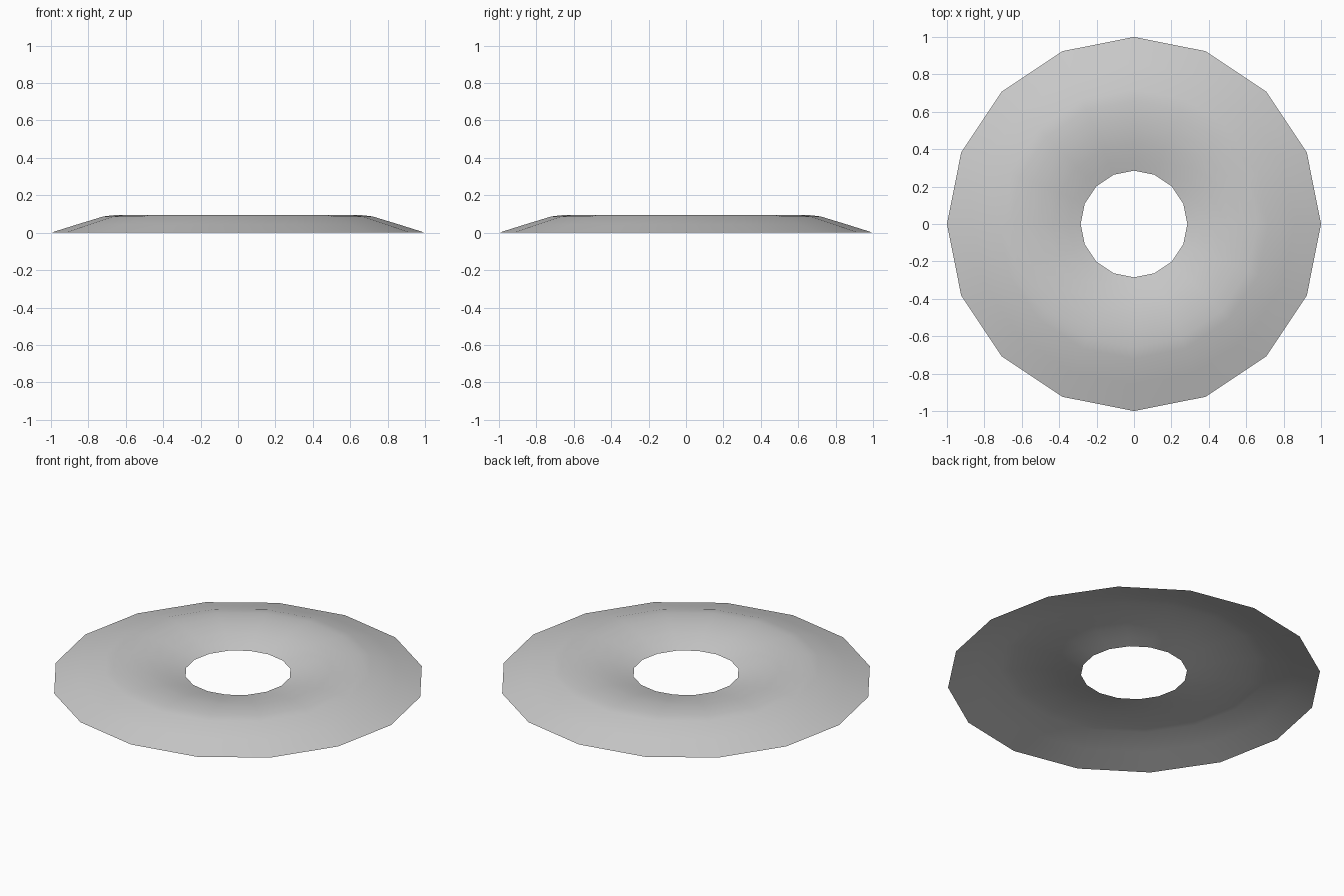
import bpy, bmesh, math

if "Cube" in bpy.data.objects:
    bpy.data.objects.remove(bpy.data.objects["Cube"])

SIDES = 16
# Cross-section (radius, height) of the thin open shell, rim to hole
PROFILE = [(1.0, 0.0), (0.86, 0.044), (0.72, 0.087), (0.66, 0.094), (0.59, 0.095),
           (0.51, 0.090), (0.43, 0.077), (0.35, 0.059), (0.285, 0.042)]

# Dished ring: spin the profile around z
bm = bmesh.new()
rings = []
for r, z in PROFILE:
    rings.append([bm.verts.new((r * math.cos(2 * math.pi * i / SIDES),
                                r * math.sin(2 * math.pi * i / SIDES), z))
                  for i in range(SIDES)])
for outer, inner in zip(rings, rings[1:]):
    for i in range(SIDES):
        j = (i + 1) % SIDES
        face = bm.faces.new((outer[i], outer[j], inner[j], inner[i]))
        face.smooth = True

mesh = bpy.data.meshes.new("dished_ring")
bm.to_mesh(mesh)
bm.free()
ring = bpy.data.objects.new("dished_ring", mesh)
bpy.context.collection.objects.link(ring)
